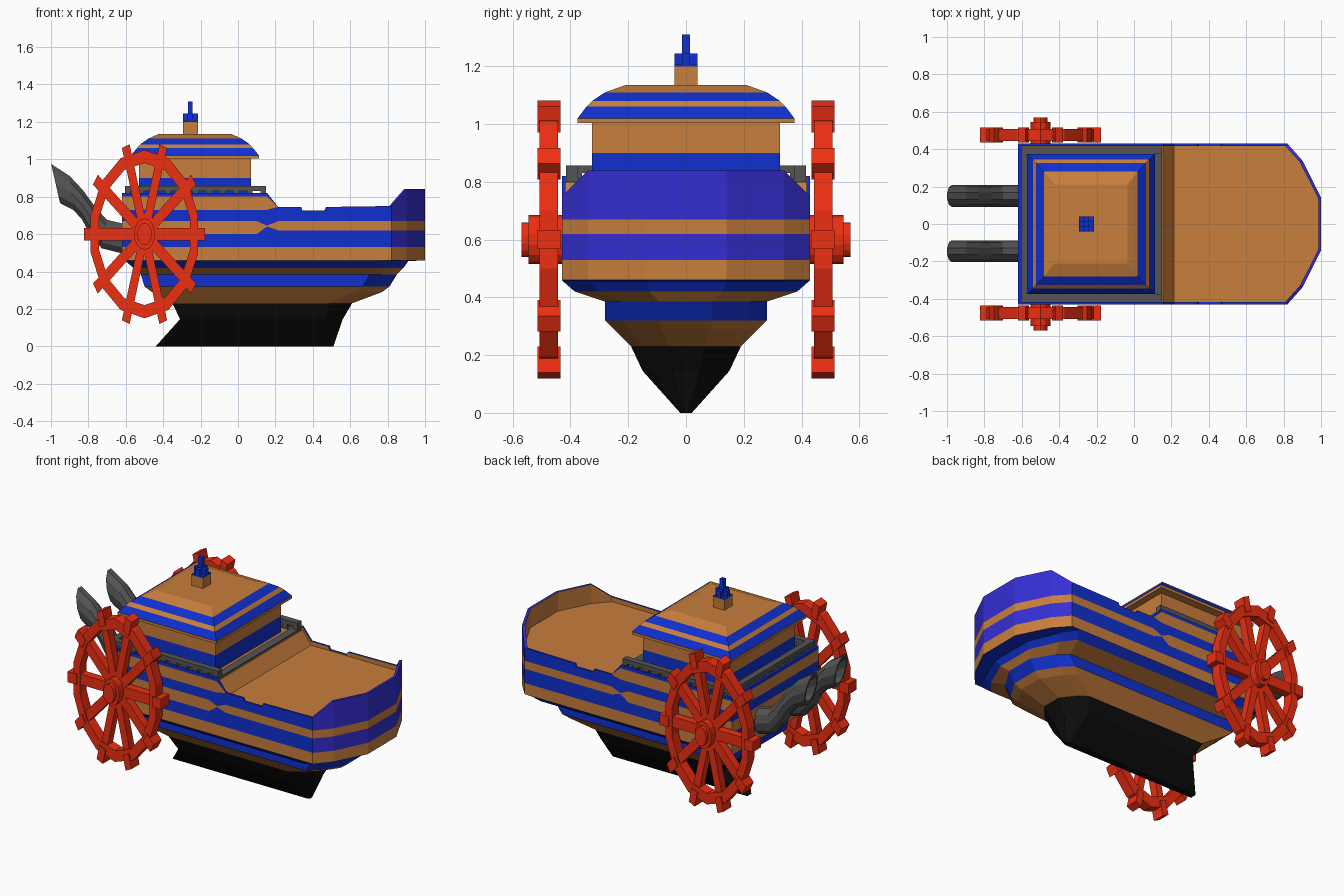
import bpy, bmesh
from math import sin, cos, pi, radians
from mathutils import Matrix, Vector

if "Cube" in bpy.data.objects:
    bpy.data.objects.remove(bpy.data.objects["Cube"])


def mat(name, *rgb):
    m = bpy.data.materials.new(name)
    m.diffuse_color = (*rgb, 1)
    m.use_nodes = True
    m.node_tree.nodes["Principled BSDF"].inputs["Base Color"].default_value = m.diffuse_color
    return m


WOOD = mat("wood", 0.58, 0.21, 0.045)
BLUE = mat("blue", 0.005, 0.03, 0.62)
BOW = mat("bow_blue", 0.035, 0.027, 0.65)
RED = mat("red", 0.85, 0.028, 0.006)
BLACK = mat("black", 0.004, 0.004, 0.004)
GREY = mat("grey", 0.09, 0.09, 0.09)


def finish(name, bm, mats):
    bmesh.ops.remove_doubles(bm, verts=bm.verts, dist=0.0005)
    bmesh.ops.recalc_face_normals(bm, faces=bm.faces)
    me = bpy.data.meshes.new(name)
    bm.to_mesh(me)
    bm.free()
    for m in mats:
        me.materials.append(m)
    ob = bpy.data.objects.new(name, me)
    bpy.context.collection.objects.link(ob)
    return ob


def loft(bm, rings, bands, caps=(True, True), wrap=False):
    """Skin rings of points; bands gives the material index of each strip."""
    vs = [[bm.verts.new(p) for p in r] for r in rings]
    n = len(rings[0])
    for i, b in enumerate(bands):
        a, c = vs[i], vs[(i + 1) % len(vs)]
        for j in range(n):
            k = (j + 1) % n
            bm.faces.new((a[j], a[k], c[k], c[j])).material_index = b
    if not wrap:
        if caps[0]:
            bm.faces.new(vs[0]).material_index = bands[0]
        if caps[1]:
            bm.faces.new(vs[-1]).material_index = bands[-1]
    return vs


def box(bm, x0, x1, y0, y1, z0, z1, mi=0, rot=None):
    m = Matrix.Translation(((x0 + x1) / 2, (y0 + y1) / 2, (z0 + z1) / 2)) @ \
        Matrix.Diagonal((x1 - x0, y1 - y0, z1 - z0, 1))
    r = bmesh.ops.create_cube(bm, size=1, matrix=(rot @ m) if rot else m)
    for f in {f for v in r["verts"] for f in v.link_faces}:
        f.material_index = mi


def rect(cx, hx, hy, z):
    return [(cx - hx, -hy, z), (cx + hx, -hy, z), (cx + hx, hy, z), (cx - hx, hy, z)]


# Lower hull: level, stern x, bow x, half width, bow length factor
def plan(z, xs, xb, w, f):
    half = [(xs, w), (xb - 0.18 * f, w), (xb - 0.10 * f, 0.79 * w), (xb, 0.33 * w)]
    return [(x, y, z) for x, y in half] + [(x, -y, z) for x, y in reversed(half)]


bm = bmesh.new()
levels = [(0, -0.44, 0.51, 0.02, 0.1), (0.145, -0.31, 0.56, 0.15, 0.5),
          (0.23, -0.35, 0.61, 0.19, 0.7), (0.29, -0.46, 0.77, 0.25, 0.8),
          (0.32, -0.50, 0.81, 0.28, 0.8), (0.385, -0.52, 0.85, 0.28, 0.8),
          (0.42, -0.56, 0.885, 0.385, 0.8), (0.455, -0.60, 0.91, 0.425, 0.8),
          (0.46, -0.62, 1.0, 0.43, 1)]
loft(bm, [plan(*l) for l in levels], [0, 0, 1, 1, 2, 1, 2, 2], (True, False))
finish("lower_hull", bm, [BLACK, WOOD, BLUE])

# Upper hull: striped walls, rim, inner bulwark and deck
aft = [0.46, 0.53, 0.60, 0.67, 0.73, 0.80, 0.82]
pinch = [0.46, 0.53, 0.64, 0.645, 0.73, 0.80, 0.82]


def fore(t):
    return [0.46, 0.53, 0.62, 0.67, t, t, t]


W = 0.43
stations = [(-0.62, W, aft, 0.80), (0.10, W, aft, 0.80), (0.155, W, pinch, 0.80),
            (0.215, W, fore(0.745), 0.72), (0.338, W, fore(0.745), 0.72),
            (0.345, W, fore(0.726), 0.72), (0.468, W, fore(0.726), 0.72),
            (0.475, W, fore(0.745), 0.72), (0.82, W, fore(0.75), 0.72),
            (0.90, 0.34, fore(0.84), 0.72), (1.0, 0.14, fore(0.84), 0.72)]


def around(fn):
    pts = [fn(s) for s in stations]
    return pts + [(x, -y, z) for x, y, z in reversed(pts)]


def inner(s, z):
    return ((s[0] - 0.2) * 0.982 + 0.2, s[1] * 0.97, z)


rings = [around(lambda s, i=i: (s[0], s[1], s[2][i])) for i in range(7)]
rings += [around(lambda s: inner(s, s[2][6])), around(lambda s: inner(s, s[3]))]
bm = bmesh.new()
vs = loft(bm, rings, [0, 1, 0, 1, 0, 1, 1, 0], (False, False))
deck = vs[-1]
for i in range(len(stations) - 1):
    bm.faces.new((deck[i], deck[i + 1], deck[-2 - i], deck[-1 - i]))
for f in bm.faces:
    if f.material_index == 1 and f.calc_center_median().x > 0.83:
        f.material_index = 2
finish("upper_hull", bm, [WOOD, BLUE, BOW])

# Cabin and banded roof
C = -0.23
bm = bmesh.new()
loft(bm, [rect(C, 0.30, 0.325, z) for z in (0.79, 0.90, 1.01)], [1, 0])
finish("cabin", bm, [WOOD, BLUE])
bm = bmesh.new()
roof = [(0.30, 0.325, 1.003), (0.343, 0.375, 1.003), (0.343, 0.375, 1.02), (0.31, 0.345, 1.06),
        (0.293, 0.325, 1.08), (0.25, 0.28, 1.11), (0.195, 0.21, 1.135)]
loft(bm, [rect(C, *r) for r in roof], [0, 0, 1, 0, 1, 0])
finish("roof", bm, [WOOD, BLUE])

# Roof finial
bm = bmesh.new()
fx = -0.255
box(bm, fx - 0.04, fx + 0.04, -0.04, 0.04, 1.12, 1.2)
box(bm, fx - 0.04, fx + 0.04, -0.04, 0.04, 1.2, 1.206, 1)
box(bm, fx - 0.04, fx + 0.04, -0.014, 0.014, 1.206, 1.245, 1)
box(bm, fx - 0.014, fx + 0.014, -0.04, 0.04, 1.206, 1.245, 1)
box(bm, fx - 0.013, fx + 0.013, -0.013, 0.013, 1.206, 1.31, 1)
finish("finial", bm, [WOOD, BLUE])

# Railing around the raised deck
bm = bmesh.new()
for s in (-1, 1):
    y0, y1 = sorted((s * 0.375, s * 0.415))
    box(bm, -0.605, 0.15, y0, y1, 0.83, 0.857)
    box(bm, -0.605, 0.15, y0, y1, 0.79, 0.806)
    for i in range(11):
        x = -0.605 + i * 0.0725
        box(bm, x, x + 0.03, y0, y1, 0.80, 0.835)
box(bm, -0.605, -0.565, -0.41, 0.41, 0.83, 0.857)
for i in range(11):
    y = -0.39 + i * 0.075
    box(bm, -0.605, -0.565, y, y + 0.03, 0.79, 0.835)
box(bm, 0.10, 0.15, -0.41, 0.41, 0.79, 0.812)
finish("railing", bm, [GREY])

# Oval paddle wheels
for side, s in (("front", -1), ("back", 1)):
    bm = bmesh.new()

    def circle(r, y, n=14):
        return [(r * cos(2 * pi * i / n + pi / 2), y, r * sin(2 * pi * i / n + pi / 2)) for i in range(n)]

    loft(bm, [circle(0.45, 0.443), circle(0.45, 0.508), circle(0.38, 0.508), circle(0.38, 0.443)],
         [0] * 4, wrap=True)
    loft(bm, [circle(0.085, 0.42), circle(0.085, 0.545), circle(0.06, 0.545), circle(0.06, 0.57)], [0] * 3)
    for k in range(10):
        rot = Matrix.Rotation(radians(36 * k), 4, 'Y')
        box(bm, 0.05, 0.495, 0.45, 0.5, -0.033, 0.033, 0, rot)
        box(bm, 0.40, 0.495, 0.435, 0.515, -0.033, 0.033, 0, rot)
    for v in bm.verts:
        v.co = Vector((v.co.x * 0.655 - 0.5, v.co.y * s, v.co.z + 0.6))
    finish(side + "_paddle_wheel", bm, [RED])

# Curved exhaust pipes: upper and lower edge points of each section
edges = [((-0.57, 0.65), (-0.57, 0.48)), ((-0.70, 0.68), (-0.73, 0.52)), ((-0.76, 0.745), (-0.80, 0.61)),
         ((-0.83, 0.84), (-0.835, 0.675)), ((-0.90, 0.915), (-0.88, 0.725)), ((-1.0, 0.98), (-0.95, 0.76))]


def section(e, yc, k=1):
    (ux, uz), (lx, lz) = e
    mx, mz, dx, dz = (ux + lx) / 2, (uz + lz) / 2, (ux - lx) / 2 * k, (uz - lz) / 2 * k
    return [(mx + dx * sin(a), yc + 0.058 * k * cos(a), mz + dz * sin(a))
            for a in (2 * pi * i / 10 for i in range(10))]


for side, yc in (("front", -0.145), ("back", 0.15)):
    bm = bmesh.new()
    rings = [section(e, yc) for e in edges] + [section(edges[i], yc, 0.82) for i in (5, 4, 3)]
    loft(bm, rings, [0] * 8)
    finish(side + "_pipe", bm, [GREY])
